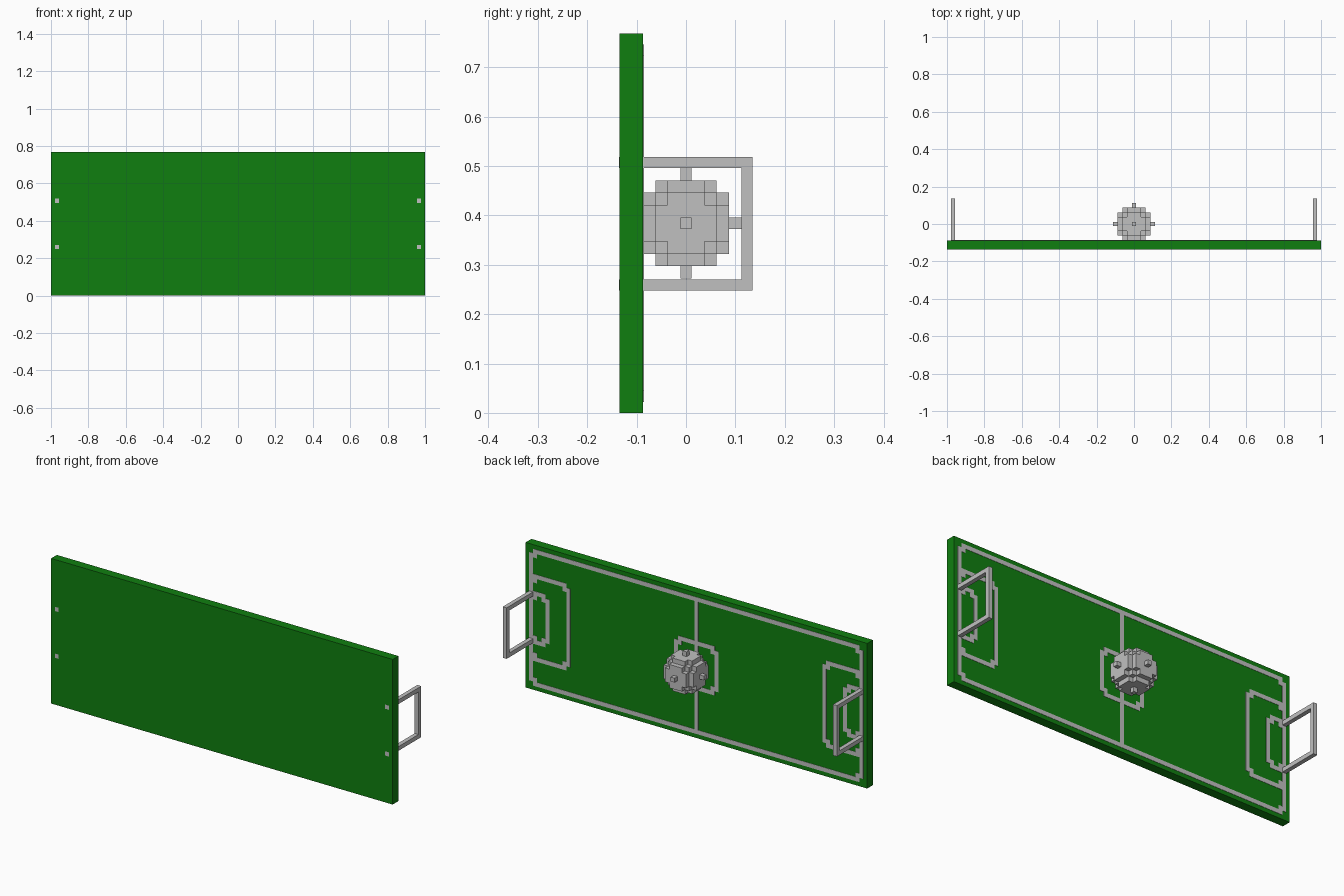
import bpy, bmesh
from itertools import permutations
from mathutils import Vector

if "Cube" in bpy.data.objects:
    bpy.data.objects.remove(bpy.data.objects["Cube"])

W = 0.0225            # line and post width
MID = 0.384           # mid height of the pitch
BACK = -0.087         # marked face of the pitch


def material(name, rgb):
    m = bpy.data.materials.new(name)
    m.diffuse_color = (*rgb, 1)
    m.use_nodes = True
    m.node_tree.nodes["Principled BSDF"].inputs["Base Color"].default_value = m.diffuse_color
    return m


green = material("grass green", (0.005, 0.212, 0.005))
silver = material("light grey", (0.527, 0.527, 0.527))


def build(name, boxes, mat):
    """One object from (min corner, max corner) boxes."""
    bm = bmesh.new()
    for lo, hi in boxes:
        lo, hi = Vector(lo), Vector(hi)
        verts = bmesh.ops.create_cube(bm, size=1)["verts"]
        for v in verts:
            v.co = Vector([(lo[i] + hi[i]) / 2 + v.co[i] * (hi[i] - lo[i]) for i in range(3)])
    me = bpy.data.meshes.new(name)
    bm.to_mesh(me)
    bm.free()
    me.materials.append(mat)
    ob = bpy.data.objects.new(name, me)
    bpy.context.collection.objects.link(ob)
    return ob


def plate(x0, x1, z0, z1):
    return (x0, BACK - 0.001, z0), (x1, BACK + 0.0015, z1)


def ring(x0, x1, half):
    """Rectangular line loop with stepped corners."""
    z0, z1 = MID - half, MID + half
    out = [plate(x0 + W, x1 - W, z0, z0 + W), plate(x0 + W, x1 - W, z1 - W, z1),
           plate(x0, x0 + W, z0 + W, z1 - W), plate(x1 - W, x1, z0 + W, z1 - W)]
    for x in (x0 + W, x1 - 2 * W):
        for z in (z0 + W, z1 - 2 * W):
            out.append(plate(x, x + W, z, z + W))
    return out


# Pitch slab
build("pitch", [((-1, -0.135, 0), (1, BACK, 2 * MID))], green)

# Painted lines
E = 0.978
build("border_line", ring(-E, E, MID - 0.022), silver)
build("halfway_line", [plate(-W / 2, W / 2, 0.03, 2 * MID - 0.03)], silver)
build("centre_circle", ring(-0.13, 0.13, 0.13), silver)
for side, s in (("left", -1), ("right", 1)):
    for part, inner, half in (("penalty_area", 0.738, 0.23), ("goal_area", 0.86, 0.14)):
        build(f"{side}_{part}", ring(*sorted((s * inner, s * E)), half), silver)

    # Goal frame: two posts through the slab and a crossbar
    x0, x1 = s * 0.967 - W / 2, s * 0.967 + W / 2
    build(f"{side}_goal", [
        ((x0, -0.1352, 0.248), (x1, 0.135, 0.248 + W)),
        ((x0, -0.1352, 0.518 - W), (x1, 0.135, 0.518)),
        ((x0, 0.135 - W, 0.248 + W), (x1, 0.135, 0.518 - W))], silver)

# Stepped block ball with a stud on each axis
extents = list(permutations((0.087, 0.062, 0.037))) + [(0.062,) * 3]
extents += [tuple(0.112 if i == a else W / 2 for i in range(3)) for a in range(3)]
ball = build("ball", [([-e for e in ext], ext) for ext in extents], silver)
ball.location.z = MID
